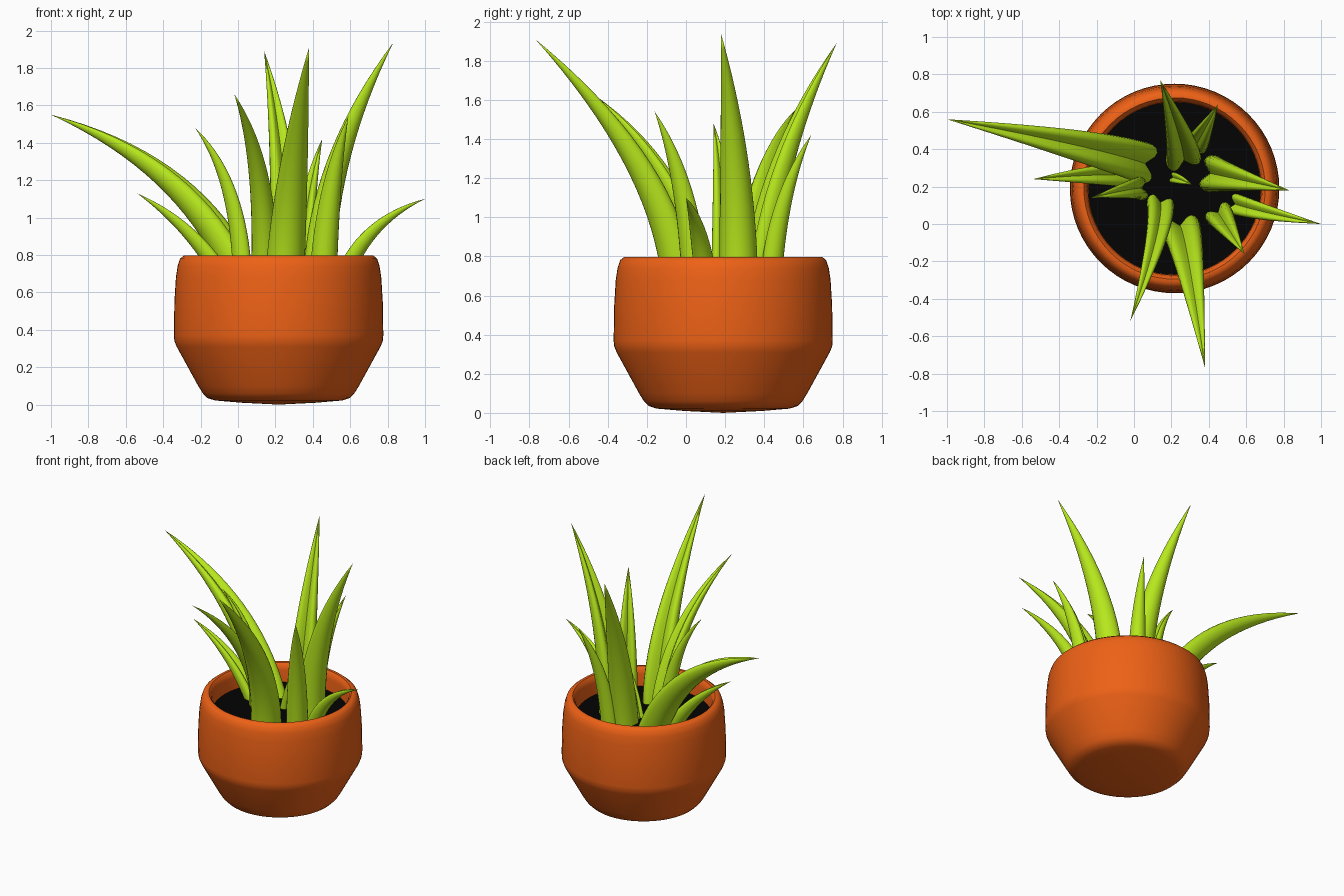
import bpy, bmesh, math
from mathutils import Vector

if "Cube" in bpy.data.objects:
    bpy.data.objects.remove(bpy.data.objects["Cube"])


def material(name, rgb):
    m = bpy.data.materials.new(name)
    m.diffuse_color = (*rgb, 1)
    m.use_nodes = True
    m.node_tree.nodes["Principled BSDF"].inputs["Base Color"].default_value = m.diffuse_color
    return m


TERRACOTTA = material("terracotta", (0.85, 0.12, 0.008))
SOIL = material("dark_soil", (0.001, 0.001, 0.001))
GREEN = material("leaf_green", (0.47, 0.8, 0.012))
CENTRE = Vector((0.217, 0.19, 0))


def finish(bm, name, mat, angle=40):
    bmesh.ops.recalc_face_normals(bm, faces=bm.faces)
    me = bpy.data.meshes.new(name)
    bm.to_mesh(me)
    bm.free()
    ob = bpy.data.objects.new(name, me)
    bpy.context.collection.objects.link(ob)
    me.materials.append(mat)
    bpy.ops.object.select_all(action='DESELECT')
    ob.select_set(True)
    bpy.context.view_layer.objects.active = ob
    bpy.ops.object.shade_smooth_by_angle(angle=math.radians(angle))
    return ob


def lathe(name, profile, mat, n=64):
    bm = bmesh.new()
    vs = [bm.verts.new(CENTRE + Vector((r, 0, z))) for r, z in profile]
    es = [bm.edges.new(p) for p in zip(vs, vs[1:])]
    bmesh.ops.spin(bm, geom=vs + es, cent=CENTRE, axis=(0, 0, 1),
                   angle=2 * math.pi, steps=n, use_merge=True)
    bmesh.ops.remove_doubles(bm, verts=bm.verts, dist=1e-4)
    return finish(bm, name, mat)


# Pot with rounded rim and tapered foot
lathe("pot", [(0, 0.0), (0.2, 0.01), (0.34, 0.022), (0.38, 0.035), (0.405, 0.06),
              (0.43, 0.1), (0.545, 0.31), (0.557, 0.34), (0.56, 0.37), (0.557, 0.55),
              (0.549, 0.68), (0.54, 0.74), (0.527, 0.78), (0.505, 0.798),
              (0.485, 0.798), (0.47, 0.782), (0.463, 0.75), (0.46, 0.6)], TERRACOTTA)

# Soil disc
lathe("soil", [(0, 0.66), (0.465, 0.66)], SOIL)


def section(n_out=12):
    """Rounded back with two soft lobes and a groove on the inner side."""
    pts = [(math.cos(a), -math.sin(a)) for a in
           [math.pi * i / n_out for i in range(n_out + 1)]]
    inner = [(-0.96, 0.2), (-0.84, 0.38), (-0.65, 0.46), (-0.42, 0.4), (-0.18, 0.2)]
    return pts + inner + [(0, 0.05)] + [(-u, v) for u, v in reversed(inner)]


def leaf(name, base, bend, tip, width, rings=18):
    b, c, t = (Vector(p) for p in (base, bend, tip))
    out = Vector((t.x - b.x, t.y - b.y, 0)).normalized()
    side = Vector((-out.y, out.x, 0))
    bm = bmesh.new()
    prev = None
    for i in range(rings):
        s = i / rings
        p = (1 - s) ** 2 * b + 2 * s * (1 - s) * c + s * s * t
        d = ((1 - s) * (c - b) + s * (t - c)).normalized()
        up = d.cross(side).normalized()
        if up.dot(out) > 0:
            up.negate()
        w = width / 2 * (1 - s ** 1.85)
        ring = [bm.verts.new(p + side * u * w + up * v * w * 1.05) for u, v in section()]
        n = len(ring)
        if prev:
            for k in range(n):
                bm.faces.new((prev[k], prev[(k + 1) % n], ring[(k + 1) % n], ring[k]))
        else:
            bm.faces.new(ring)
        prev = ring
    end = bm.verts.new(t)
    for k in range(n):
        bm.faces.new((prev[k], prev[(k + 1) % n], end))
    return finish(bm, name, GREEN, 60)


# Leaves: base, bend point, tip, width
LEAVES = [
    ((0.07, 0.32, 0.62), (-0.19, 0.41, 1.29), (-1.00, 0.56, 1.55), 0.22),
    ((-0.03, 0.26, 0.62), (-0.20, 0.27, 0.95), (-0.54, 0.24, 1.13), 0.125),
    ((0.04, 0.19, 0.62), (0.03, 0.20, 1.20), (-0.23, 0.14, 1.48), 0.125),
    ((0.14, 0.12, 0.62), (0.165, 0.00, 1.28), (-0.02, -0.52, 1.66), 0.145),
    ((0.245, -0.01, 0.62), (0.28, -0.05, 1.25), (0.38, -0.77, 1.91), 0.21),
    ((0.45, 0.06, 0.62), (0.47, 0.03, 1.18), (0.59, -0.16, 1.54), 0.15),
    ((0.53, 0.11, 0.62), (0.64, 0.07, 0.98), (1.00, 0.00, 1.10), 0.115),
    ((0.41, 0.27, 0.62), (0.41, 0.27, 1.29), (0.83, 0.18, 1.935), 0.20),
    ((0.33, 0.42, 0.62), (0.35, 0.45, 1.10), (0.45, 0.64, 1.42), 0.125),
    ((0.265, 0.34, 0.62), (0.275, 0.40, 1.28), (0.14, 0.77, 1.89), 0.19),
    ((0.20, 0.25, 0.62), (0.25, 0.24, 0.85), (0.31, 0.21, 0.98), 0.06),
]
for i, spec in enumerate(LEAVES, 1):
    leaf(f"leaf_{i}", *spec)
